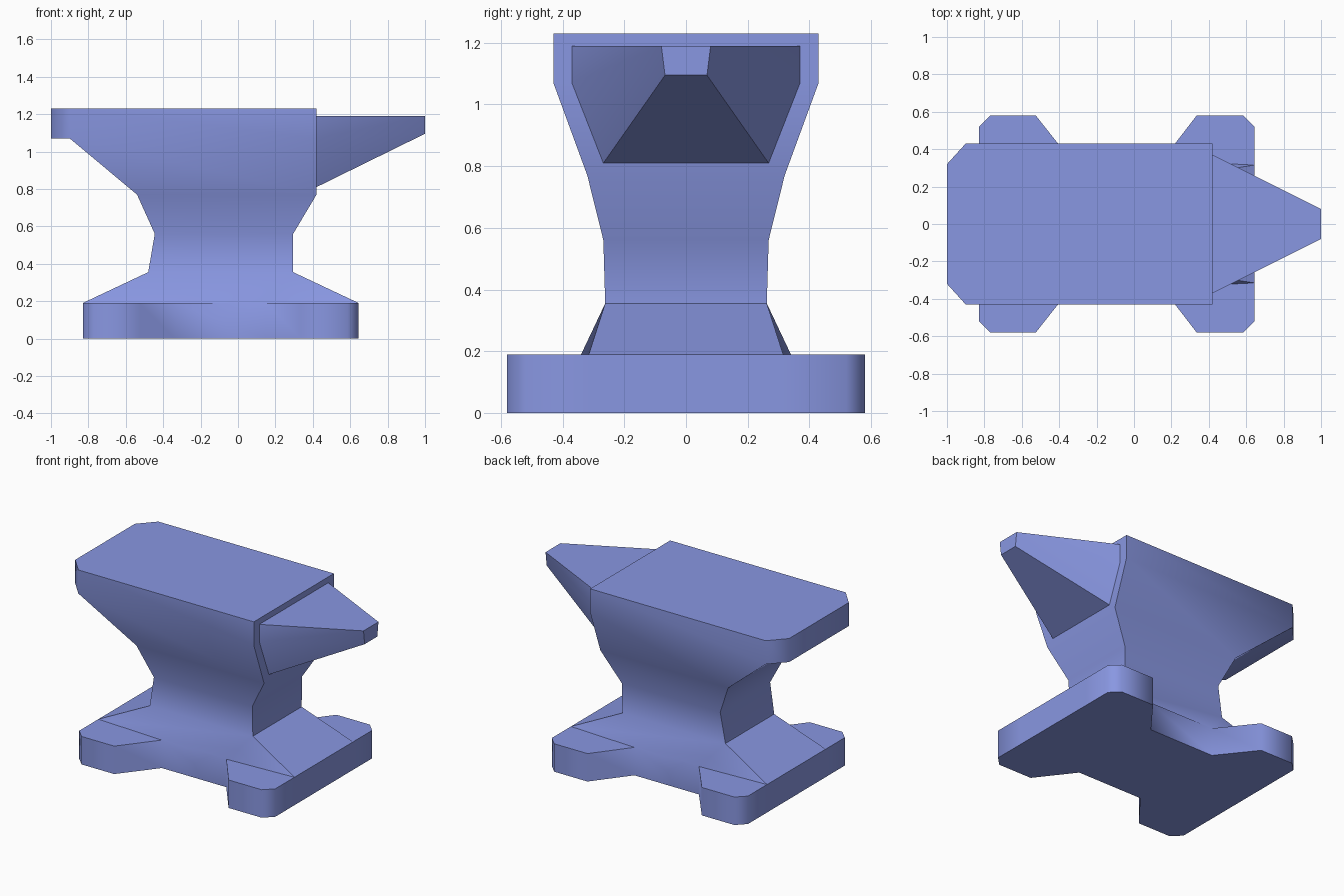
import bpy, bmesh

if "Cube" in bpy.data.objects:
    bpy.data.objects.remove(bpy.data.objects["Cube"])

blue = bpy.data.materials.new("anvil blue")
blue.diffuse_color = (0.25, 0.31, 0.76, 1)
blue.use_nodes = True
blue.node_tree.nodes["Principled BSDF"].inputs["Base Color"].default_value = blue.diffuse_color


def finish(bm, name):
    bmesh.ops.recalc_face_normals(bm, faces=bm.faces[:])
    mesh = bpy.data.meshes.new(name)
    bm.to_mesh(mesh)
    bm.free()
    mesh.materials.append(blue)
    ob = bpy.data.objects.new(name, mesh)
    bpy.context.collection.objects.link(ob)
    bpy.ops.object.select_all(action='DESELECT')
    ob.select_set(True)
    bpy.context.view_layer.objects.active = ob
    bpy.ops.object.shade_smooth_by_angle(angle=0.96)
    return ob


def ring(bm, points, z):
    return [bm.verts.new((x, y, z)) for x, y in points]


def bridge(bm, a, b):
    n = len(a)
    for i in range(n):
        j = (i + 1) % n
        bm.faces.new((a[i], a[j], b[j], b[i]))


def rect(x0, x1, y):
    return [(x0, -y), (x1, -y), (x1, y), (x0, y)]


# Body: flat face slab, tapered waist and footed base in one skin
bm = bmesh.new()
face = [(-0.90, -0.43), (0.42, -0.43), (0.42, 0.43),
        (-0.90, 0.43), (-1.0, 0.32), (-1.0, -0.32)]
top = ring(bm, face, 1.23)
low = ring(bm, face, 1.07)
bm.faces.new(top)
bridge(bm, top, low)
bm.faces.new((low[0], low[3], low[4], low[5]))   # heel underside

# Waist sections: x0, x1, half width, height
prev = low[:4]
for x0, x1, y, z in ((-0.54, 0.42, 0.32, 0.77),
                     (-0.445, 0.295, 0.268, 0.56),
                     (-0.48, 0.295, 0.262, 0.355)):
    cur = ring(bm, rect(x0, x1, y), z)
    bridge(bm, prev, cur)
    prev = cur

# Base outline: front half, then mirrored to the back
left = [(-0.83, 0.315), (-0.83, 0.52), (-0.77, 0.58), (-0.525, 0.58), (-0.335, 0.34)]
right = [(0.15, 0.34), (0.335, 0.58), (0.585, 0.58), (0.645, 0.52), (0.645, 0.315)]
front = [(x, -y) for x, y in left + right]
outline = front + [(x, -y) for x, y in reversed(front)]
t = ring(bm, outline, 0.19)
b = ring(bm, outline, 0)
bridge(bm, t, b)
bm.faces.new(b)
for i in (0, 5, 10, 15):                          # foot tops
    bm.faces.new(t[i:i + 5])
fl, fr, br, bl = prev                             # slopes up to the waist
bm.faces.new((fl, t[0], t[4], t[5], t[9], fr))
bm.faces.new((fr, t[9], t[10], br))
bm.faces.new((br, t[10], t[14], t[15], t[19], bl))
bm.faces.new((bl, t[19], t[0], fl))
finish(bm, "anvil_body")

# Horn: six sided root tapering to a blunt tip
bm = bmesh.new()
root = [(-0.37, 1.19), (-0.37, 1.07), (-0.268, 0.81),
        (0.268, 0.81), (0.37, 1.07), (0.37, 1.19)]
tip = [(-0.08, 1.19), (-0.068, 1.095), (0.068, 1.095), (0.08, 1.19)]
r = [bm.verts.new((0.42, y, z)) for y, z in root]
p = [bm.verts.new((1.0, y, z)) for y, z in tip]
for f in (r, p, (r[0], r[5], p[3], p[0]), (r[2], r[3], p[2], p[1]),
          (r[0], r[1], p[0]), (r[1], r[2], p[1], p[0]),
          (r[5], r[4], p[3]), (r[4], r[3], p[2], p[3])):
    bm.faces.new(f)
finish(bm, "horn")
